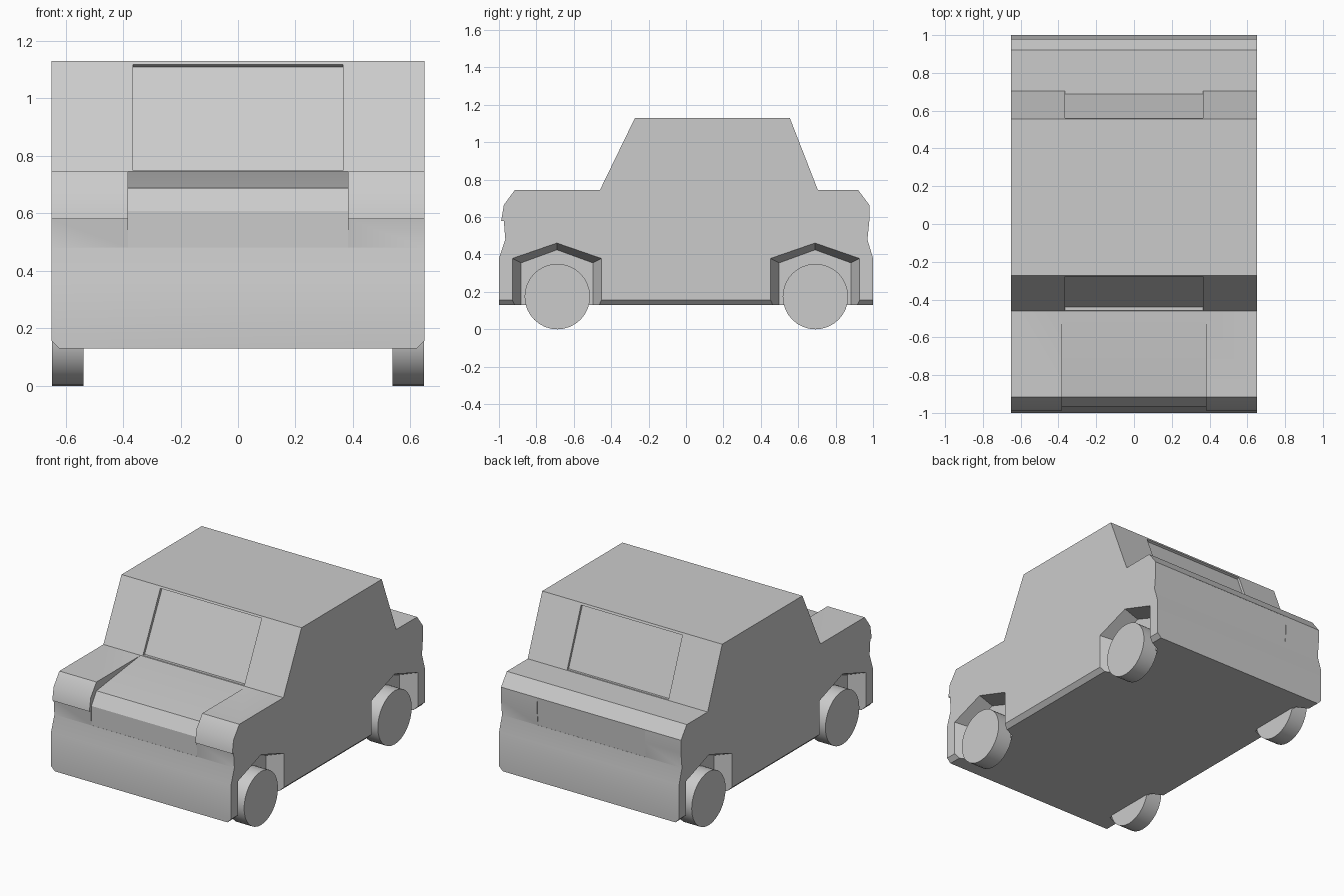
import bpy, bmesh, math

if "Cube" in bpy.data.objects:
    bpy.data.objects.remove(bpy.data.objects["Cube"])


def loft(name, ring_a, xa, ring_b, xb):
    """Solid between two (y, z) outlines placed at x = xa and x = xb."""
    bm = bmesh.new()
    a = [bm.verts.new((xa, y, z)) for y, z in ring_a]
    b = [bm.verts.new((xb, y, z)) for y, z in ring_b]
    bm.faces.new(a)
    bm.faces.new(b)
    for i in range(len(a)):
        j = (i + 1) % len(a)
        bm.faces.new((a[i], a[j], b[j], b[i]))
    bmesh.ops.recalc_face_normals(bm, faces=bm.faces)
    mesh = bpy.data.meshes.new(name)
    bm.to_mesh(mesh)
    bm.free()
    ob = bpy.data.objects.new(name, mesh)
    bpy.context.collection.objects.link(ob)
    return ob


def cut(target, cutter):
    """Subtract the cutter from the target and remove it."""
    mod = target.modifiers.new("cut", 'BOOLEAN')
    mod.operation = 'DIFFERENCE'
    mod.solver = 'EXACT'
    mod.object = cutter
    bpy.context.view_layer.objects.active = target
    bpy.ops.object.modifier_apply(modifier=mod.name)
    bpy.data.objects.remove(cutter)


def smooth(ob):
    bpy.ops.object.select_all(action='DESELECT')
    ob.select_set(True)
    bpy.context.view_layer.objects.active = ob
    bpy.ops.object.shade_smooth_by_angle(angle=math.radians(30))


# Car body from its side outline
outline = [(-1, .13), (-1, .38), (-.966, .48), (-.974, .58), (-.988, .58),
           (-.974, .665), (-.915, .745), (-.46, .745), (-.273, 1.13),
           (.555, 1.13), (.705, .745), (.92, .745), (.98, .665), (.98, .58),
           (.97, .48), (1, .38), (1, .13)]
body = loft("car_body", outline, -.65, outline, .65)

# Small chamfer along the sills
bm = bmesh.new()
bm.from_mesh(body.data)
sills = [e for e in bm.edges if all(abs(v.co.z - .13) < 1e-4 for v in e.verts)
         and abs(e.verts[0].co.x - e.verts[1].co.x) < 1e-4]
bmesh.ops.bevel(bm, geom=sills, offset=.027, segments=1, affect='EDGES')
bm.to_mesh(body.data)
bm.free()

# Lowered bonnet between the wings, and the tail panel between the rear lamps
bonnet = [(-.46, .746), (-.915, .688), (-.966, .608), (-.9655, .482),
          (-1.1, .482), (-1.1, .9), (-.46, .9)]
tail = [(.979, .664), (.9695, .482), (1.1, .482), (1.1, .664)]
# Recessed windscreen and rear window
windscreen = [(-.44, .749), (-.261, 1.11), (-.4, 1.17), (-.6, .749)]
rear_window = [(.688, .749), (.546, 1.11), (.69, 1.17), (.85, .749)]
for ring, w in ((bonnet, .382), (tail, .39),
                (windscreen, .366), (rear_window, .366)):
    cut(body, loft("cutter", ring, -w, ring, w))


def arch(y, half, shoulder, peak):
    return [(y - half, .05), (y - half, shoulder), (y, peak),
            (y + half, shoulder), (y + half, .05)]


# Tapered wheel arches and wheels
for end, y in (("front", -.69), ("rear", .69)):
    for side, s in (("left", -1), ("right", 1)):
        cut(body, loft("cutter", arch(y, .243, .381, .465), s * .66,
                       arch(y, .192, .355, .425), s * .55))
        bpy.ops.mesh.primitive_cylinder_add(
            vertices=32, radius=.175, depth=.11,
            location=(s * .593, y + .002, .175),
            rotation=(0, math.pi / 2, 0))
        wheel = bpy.context.object
        wheel.name = f"{end}_{side}_wheel"
        smooth(wheel)

smooth(body)
